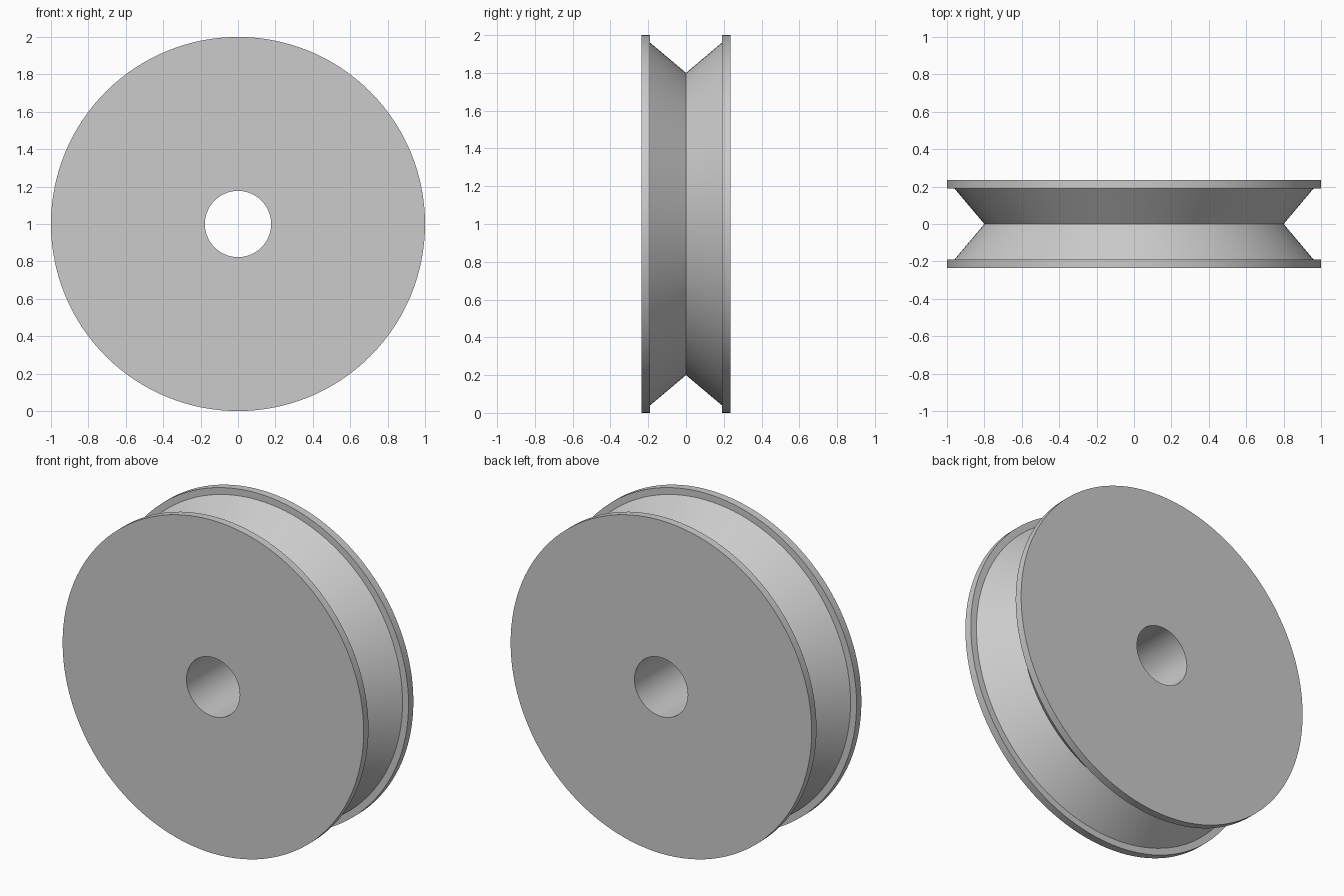
import bpy
import bmesh
import math
from mathutils import Matrix, Vector

cube = bpy.data.objects.get("Cube")
if cube:
    bpy.data.objects.remove(cube, do_unlink=True)

SEGMENTS = 128
HALF_WIDTH = 0.236
GROOVE_HALF = 0.19
RIM, SHOULDER, GROOVE, BORE = 1.0, 0.96, 0.8, 0.177

# Plain grey material
grey = bpy.data.materials.new("light_grey")
grey.use_nodes = True
colour = (0.6, 0.6, 0.6, 1)
grey.diffuse_color = colour
grey.node_tree.nodes["Principled BSDF"].inputs["Base Color"].default_value = colour

# Half section (radius, depth) from bore to groove bottom, mirrored to a closed loop
half = [(BORE, HALF_WIDTH), (RIM, HALF_WIDTH), (RIM, GROOVE_HALF), (SHOULDER, GROOVE_HALF)]
profile = half + [(GROOVE, 0)] + [(r, -y) for r, y in reversed(half)]

# Revolve the section around the axle
bm = bmesh.new()
rings = []
for i in range(SEGMENTS):
    turn = Matrix.Rotation(math.tau * i / SEGMENTS, 3, "Y")
    rings.append([bm.verts.new(turn @ Vector((r, y, 0))) for r, y in profile])
for i, ring in enumerate(rings):
    following = rings[(i + 1) % SEGMENTS]
    for j in range(len(profile)):
        k = (j + 1) % len(profile)
        bm.faces.new((ring[j], ring[k], following[k], following[j]))
bmesh.ops.recalc_face_normals(bm, faces=bm.faces)

mesh = bpy.data.meshes.new("pulley_wheel")
bm.to_mesh(mesh)
bm.free()
mesh.materials.append(grey)
wheel = bpy.data.objects.new("pulley_wheel", mesh)
wheel.location.z = RIM
bpy.context.collection.objects.link(wheel)

# Smooth round surfaces with crisp edges
bpy.ops.object.select_all(action="DESELECT")
wheel.select_set(True)
bpy.context.view_layer.objects.active = wheel
bpy.ops.object.shade_smooth_by_angle(angle=math.radians(30))
